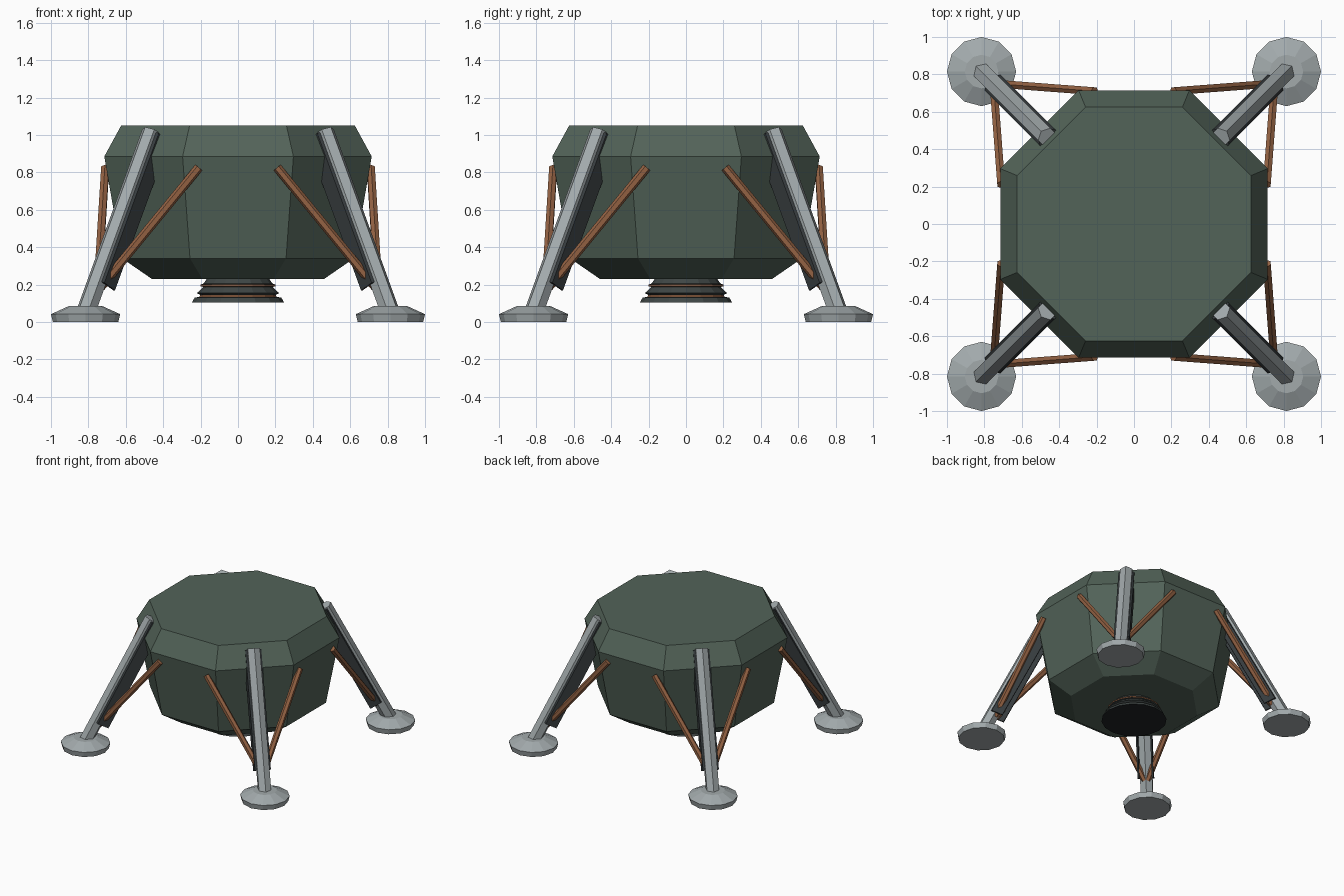
import bpy, bmesh, math
from mathutils import Vector, Matrix

cube = bpy.data.objects.get("Cube")
if cube:
    bpy.data.objects.remove(cube, do_unlink=True)


def material(name, color):
    m = bpy.data.materials.new(name)
    m.use_nodes = True
    m.diffuse_color = (*color, 1)
    m.node_tree.nodes["Principled BSDF"].inputs["Base Color"].default_value = (*color, 1)
    return m


GREEN = material("hull green", (0.085, 0.125, 0.098))
GREY = material("light grey metal", (0.36, 0.40, 0.41))
DARK = material("dark channel grey", (0.036, 0.043, 0.046))
COPPER = material("copper", (0.29, 0.12, 0.055))
NOZZLE = material("nozzle grey", (0.05, 0.062, 0.06))
BLACK = material("nozzle interior", (0.014, 0.017, 0.019))


def finish(name, bm, mats):
    bmesh.ops.recalc_face_normals(bm, faces=bm.faces)
    me = bpy.data.meshes.new(name)
    bm.to_mesh(me)
    bm.free()
    for m in mats:
        me.materials.append(m)
    ob = bpy.data.objects.new(name, me)
    bpy.context.collection.objects.link(ob)
    return ob


def loft(name, rings, mats, bands=None):
    """Skin a list of closed rings, cap both ends; bands gives a slot per section."""
    bm = bmesh.new()
    loops = [[bm.verts.new(p) for p in ring] for ring in rings]
    n = len(loops[0])
    for k, (a, b) in enumerate(zip(loops, loops[1:])):
        for i in range(n):
            j = (i + 1) % n
            f = bm.faces.new((a[i], a[j], b[j], b[i]))
            f.material_index = bands[k] if bands else 0
    bm.faces.new(loops[0])
    cap = bm.faces.new(loops[-1])
    cap.material_index = bands[-1] if bands else 0
    return finish(name, bm, mats)


def ring(radius, z, sides, turn=0.0, center=(0, 0)):
    return [(center[0] + radius * math.cos(turn + math.tau * i / sides),
             center[1] + radius * math.sin(turn + math.tau * i / sides), z)
            for i in range(sides)]


def extrude_between(name, section, start, end, side, mats):
    """Sweep a flat section (side, outward) between two points."""
    d = (end - start).normalized()
    side = (side - d * side.dot(d)).normalized()
    out = side.cross(d)
    rings = [[p + side * u + out * v for u, v in section] for p in (start, end)]
    return loft(name, rings, mats)


def polygon(radius, sides, turn):
    return [(x, y) for x, y, z in ring(radius, 0, sides, turn)]


# Octagonal hull: apothem and height of each level
levels = [(0.46, 0.23), (0.62, 0.34), (0.715, 0.885), (0.625, 1.05)]
eighth = math.pi / 8
loft("hull", [ring(a / math.cos(eighth), z, 8, eighth) for a, z in levels], [GREEN])

# Stepped engine nozzle with copper bands and a dark mouth
profile = [(0.16, 0.24), (0.185, 0.205), (0.20, 0.200), (0.20, 0.19), (0.185, 0.188),
           (0.212, 0.16), (0.222, 0.155), (0.202, 0.145), (0.206, 0.135),
           (0.232, 0.13), (0.246, 0.105)]
bands = [0, 0, 1, 0, 0, 0, 0, 1, 0, 0, 2]
loft("engine_nozzle", [ring(r, z, 16) for r, z in profile], [NOZZLE, COPPER, BLACK], bands)

# Channel section: two side flanges joined by a shallow ridge
half = [(0.06, -0.09), (0.06, 0.0), (0.0, 0.035)]
inner = [(0.0, 0.02), (0.048, -0.008), (0.048, -0.09)]
channel = (half + [(-u, v) for u, v in half[1::-1]]
           + [(-u, v) for u, v in inner[::-1]] + inner[1:])
channel = list(dict.fromkeys(channel))


def leg_point(sx, sy, z):
    """Point on the leg axis at a height."""
    r = 0.815 - 0.3636 * (z - 0.05)
    return Vector((sx * r, sy * r, z))


for sx, sy, corner in ((-1, -1, "front_right"), (1, -1, "front_left"),
                       (-1, 1, "back_right"), (1, 1, "back_left")):
    across = Vector((sy, -sx, 0))
    # make side x leg direction point outwards
    if across.cross(Vector((0, 0, 1))).dot(Vector((sx, sy, 0))) < 0:
        across = -across

    # Foot pad
    c = (sx * 0.815, sy * 0.815)
    loft("foot_pad_" + corner,
         [ring(r, z, 12, 0, c) for r, z in ((0.175, 0), (0.185, 0.042), (0.09, 0.085))], [GREY])

    # Main leg and the channel behind it
    extrude_between("leg_" + corner, polygon(0.053, 6, math.pi / 2),
                    leg_point(sx, sy, 0.05), leg_point(sx, sy, 1.018), across, [GREY])
    extrude_between("leg_channel_" + corner, channel,
                    leg_point(sx, sy, 0.21), leg_point(sx, sy, 1.01), across, [DARK])

    # Pair of copper braces to the neighbouring hull faces
    foot = Vector((sx * 0.735, sy * 0.75, 0.185))
    top = Vector((sx * 0.21, sy * 0.71, 0.825))
    for tag, swap in (("a", False), ("b", True)):
        p, q = [Vector((sx * abs(w.y), sy * abs(w.x), w.z)) if swap else w for w in (foot, top)]
        extrude_between("brace_%s_%s" % (corner, tag), polygon(0.024, 6, 0),
                        p, q, Vector((0, 0, 1)), [COPPER])
